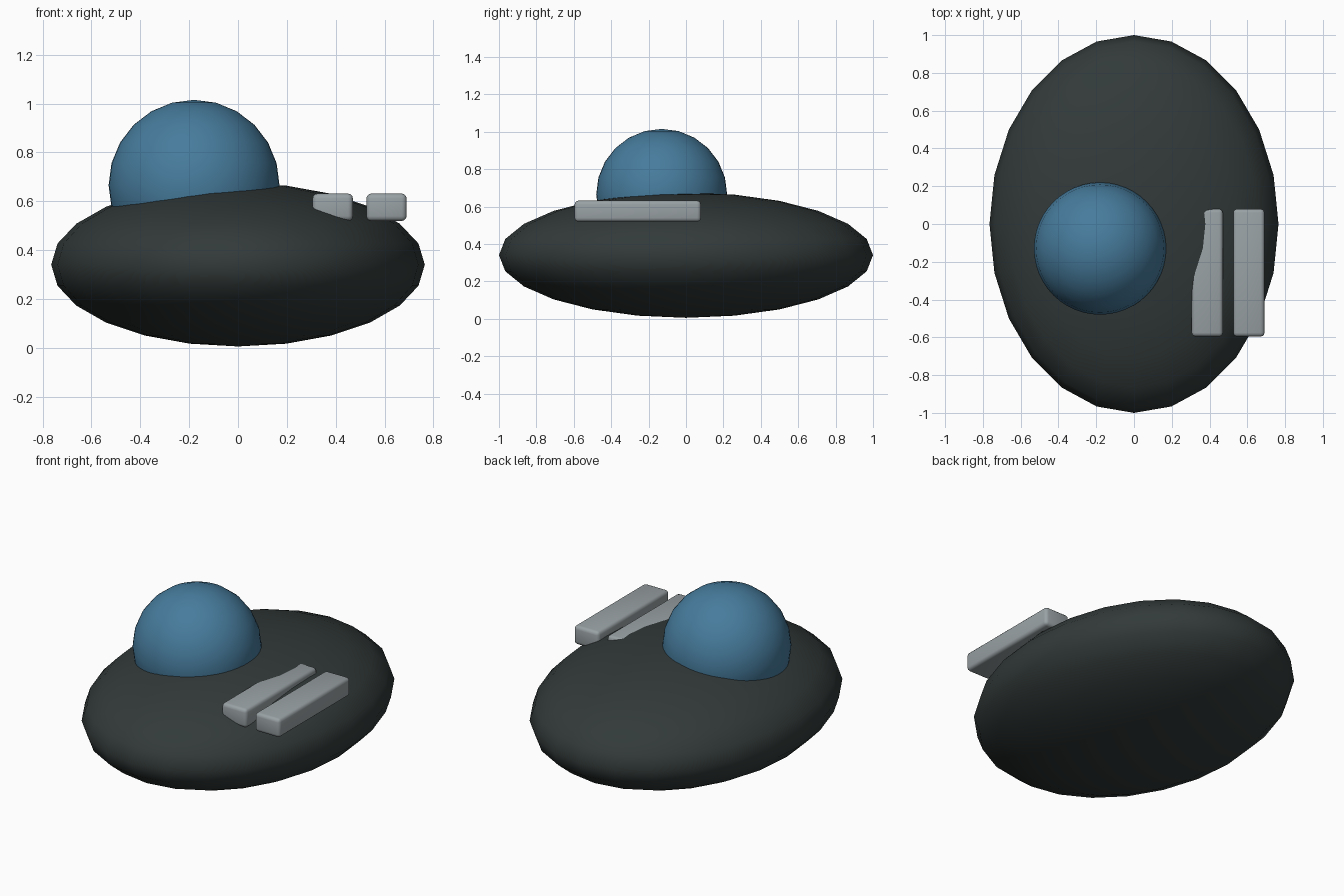
import bpy
import math

cube = bpy.data.objects.get("Cube")
if cube:
    bpy.data.objects.remove(cube, do_unlink=True)


def make_material(name, colour):
    mat = bpy.data.materials.new(name)
    mat.use_nodes = True
    rgba = (*colour, 1.0)
    mat.diffuse_color = rgba
    mat.node_tree.nodes["Principled BSDF"].inputs["Base Color"].default_value = rgba
    return mat


def finish(name, mat, angle):
    obj = bpy.context.object
    obj.name = name
    obj.data.materials.append(mat)
    bpy.ops.object.shade_smooth_by_angle(angle=math.radians(angle))
    return obj


def ellipsoid(name, mat, centre, radii, segments):
    bpy.ops.mesh.primitive_uv_sphere_add(segments=segments, ring_count=12, location=centre)
    bpy.context.object.scale = radii
    bpy.ops.object.transform_apply(location=False, rotation=False, scale=True)
    return finish(name, mat, 60)


def button(name, mat, centre, size):
    bpy.ops.mesh.primitive_cube_add(size=1, location=centre)
    obj = bpy.context.object
    obj.scale = size
    bpy.ops.object.transform_apply(location=False, rotation=False, scale=True)
    bevel = obj.modifiers.new("rounded_edges", 'BEVEL')
    bevel.width = 0.02
    bevel.segments = 3
    bpy.ops.object.modifier_apply(modifier=bevel.name)
    return finish(name, mat, 40)


charcoal = make_material("charcoal", (0.032, 0.042, 0.041))
blue = make_material("steel_blue", (0.062, 0.2, 0.335))
grey = make_material("light_grey", (0.32, 0.36, 0.375))

# Flattened oval body
ellipsoid("body", charcoal, (0, 0, 0.34), (0.765, 1.0, 0.335), 24)

# Tracking ball sunk into the body
ellipsoid("ball", blue, (-0.18, -0.13, 0.665), (0.35, 0.35, 0.35), 48)

# Two long buttons beside the ball
for name, x in (("inner_button", 0.388), ("outer_button", 0.608)):
    button(name, grey, (x, -0.258, 0.575), (0.165, 0.675, 0.112))
